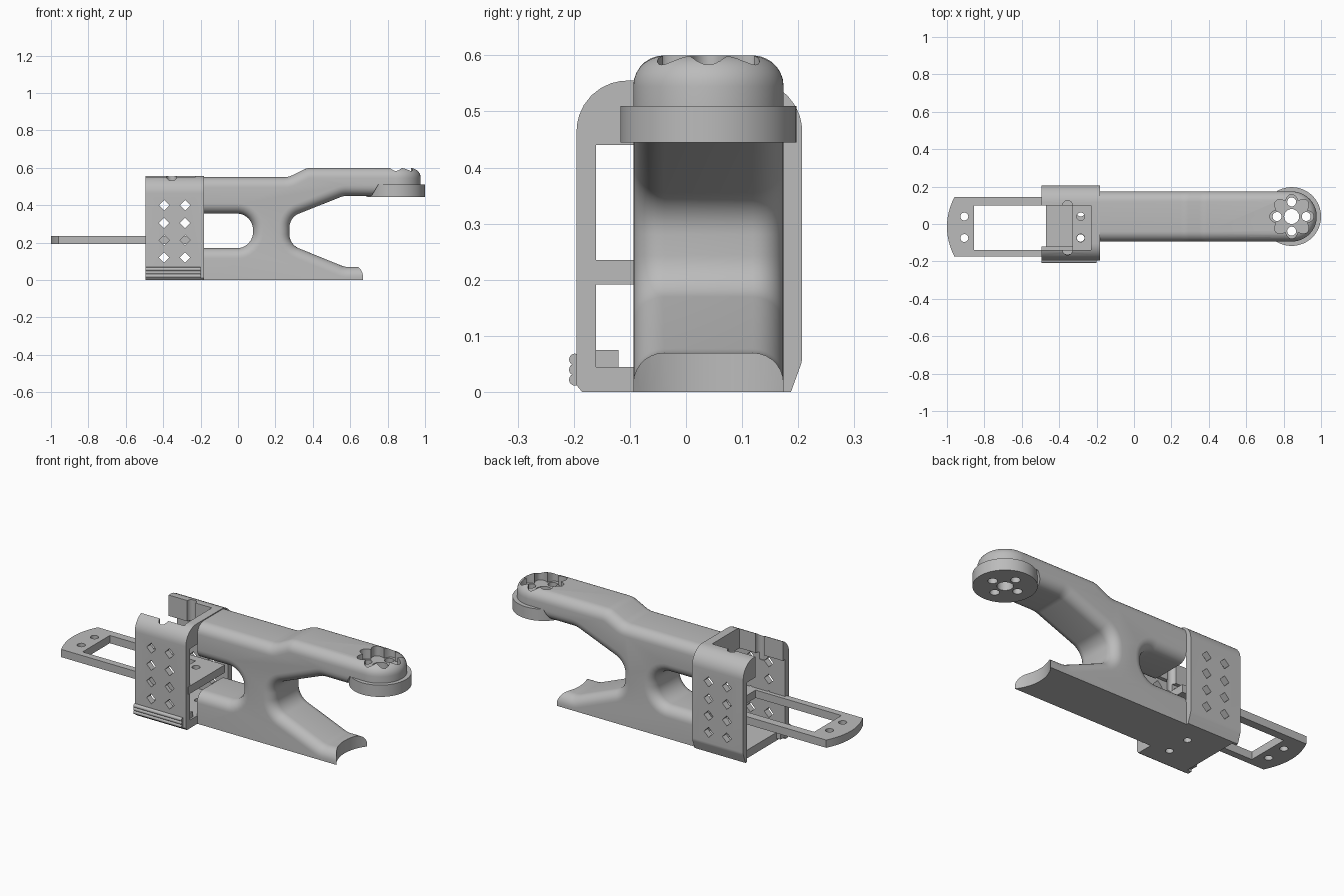
import bpy, bmesh, math
from mathutils import Vector

if "Cube" in bpy.data.objects:
    bpy.data.objects.remove(bpy.data.objects["Cube"])

grey = bpy.data.materials.new("plain grey")
grey.use_nodes = True
grey.diffuse_color = (0.5, 0.5, 0.5, 1)
grey.node_tree.nodes["Principled BSDF"].inputs["Base Color"].default_value = grey.diffuse_color


def place(axis, u, v, w):
    return {"x": (w, u, v), "y": (u, w, v), "z": (u, v, w)}[axis]


def prism(name, pts, axis, lo, hi, round_edge=None, radius=0):
    """Extrude a flat outline along an axis; round_edge picks rim edges to fillet."""
    bm = bmesh.new()
    base = [bm.verts.new(place(axis, u, v, lo)) for u, v in pts]
    top = [bm.verts.new(place(axis, u, v, hi)) for u, v in pts]
    bm.faces.new(base)
    bm.faces.new(top)
    for i in range(len(pts)):
        j = (i + 1) % len(pts)
        bm.faces.new((base[i], base[j], top[j], top[i]))
    bmesh.ops.recalc_face_normals(bm, faces=bm.faces)
    if round_edge:
        rim = [e for e in bm.edges if round_edge(e.verts[0].co, e.verts[1].co)]
        bmesh.ops.bevel(bm, geom=rim, offset=radius, offset_type='OFFSET', segments=7,
                        profile=0.5, affect='EDGES', clamp_overlap=False)
    mesh = bpy.data.meshes.new(name)
    bm.to_mesh(mesh)
    bm.free()
    mesh.materials.append(grey)
    ob = bpy.data.objects.new(name, mesh)
    bpy.context.collection.objects.link(ob)
    return ob


def circle(u, v, r, n=32):
    return [(u + r * math.cos(math.tau * i / n),
             v + r * math.sin(math.tau * i / n)) for i in range(n)]


def rect(u0, u1, v0, v1):
    return [(u0, v0), (u1, v0), (u1, v1), (u0, v1)]


def fillet(corners, steps=8):
    """Round each corner (u, v, radius) of an outline."""
    out = []
    for i, (u, v, r) in enumerate(corners):
        p = Vector((u, v))
        if not r:
            out.append((u, v))
            continue
        a = (Vector(corners[i - 1][:2]) - p).normalized()
        b = (Vector(corners[(i + 1) % len(corners)][:2]) - p).normalized()
        half = math.acos(a.dot(b)) / 2
        centre = p + (a + b).normalized() * (r / math.sin(half))
        start = p + a * (r / math.tan(half)) - centre
        end = p + b * (r / math.tan(half)) - centre
        for k in range(steps + 1):
            out.append(tuple(centre + start.lerp(end, k / steps).normalized() * r))
    return out


def cut(ob, *cutters):
    bpy.context.view_layer.objects.active = ob
    for c in cutters:
        mod = ob.modifiers.new("cut", 'BOOLEAN')
        mod.operation, mod.solver, mod.object = 'DIFFERENCE', 'EXACT', c
        bpy.ops.object.modifier_apply(modifier=mod.name)
        bpy.data.objects.remove(c)


def smooth(ob):
    bpy.ops.object.select_all(action='DESELECT')
    ob.select_set(True)
    bpy.context.view_layer.objects.active = ob
    bpy.ops.object.shade_smooth_by_angle(angle=math.radians(30))


HX, HY, R = 0.843, 0.04, 0.134   # head centre and radius
ROUND = 0.055

# Arm with an open window on one side and a forked mouth on the other
arm_outline = fillet([
    (-0.185, 0, 0), (0.7, 0, 0), (0.7, 0.07, 0), (0.57, 0.07, 0.1), (0.275, 0.19, 0.08),
    (0.275, 0.335, 0.08), (0.565, 0.45, 0.1), (0.715, 0.45, 0), (0.75, 0.51, 0),
    (HX, 0.51, 0), (HX, 0.6, 0), (0.37, 0.6, 0.1), (0.27, 0.55, 0.1), (-0.185, 0.55, 0),
    (-0.185, 0.355, 0), (0.08, 0.355, 0.085), (0.08, 0.17, 0.085), (-0.185, 0.17, 0)])


def arm_rim(a, b):
    flat_end = abs(a.x - b.x) < 1e-4 and (a.x < -0.18 or a.x > 0.69)
    under_head = min(a.z, b.z) > 0.44 and max(a.x, b.x) > 0.72 and min(a.z, b.z) < 0.52
    return abs(a.y - b.y) < 1e-4 and not flat_end and not under_head and max(a.z, b.z) > 0.01


arm = prism("arm", arm_outline, "y", HY - R, HY + R, arm_rim, ROUND)
cut(arm, prism("foot_cutter", circle(HX, HY, 0.22, 64), "z", -0.1, 0.2))

# Round head and the flat disc below it
head = prism("head", circle(HX, HY, R, 64), "z", 0.5, 0.6,
             lambda a, b: min(a.z, b.z) > 0.59, ROUND)
disc = prism("disc", circle(HX, HY, 0.157, 64), "z", 0.445, 0.51)

# Flower-shaped recess and bolt holes
flower = []
for i in range(96):
    t = math.tau * i / 96
    reach = 0.088 + 0.03 * abs(math.cos(4 * t))
    flower.append((HX + reach * math.cos(t), HY + reach * math.sin(t)))
bolts = [(HX, HY, 0.04)] + [(u, v, 0.024) for u, v in circle(HX, HY, 0.078, 4)]
for ob in (arm, head, disc):
    if ob is not disc:
        cut(ob, prism("recess_cutter", flower, "z", 0.545, 0.7))
    cut(ob, *[prism("bolt_cutter", circle(u, v, r, 24), "z", 0.4, 0.7) for u, v, r in bolts])

# Bracket shell, open at the top and at the outer end
X0, X1 = -0.495, -0.183
shell = fillet([(-0.185, 0, 0), (0.187, 0, 0), (0.207, 0.055, 0.05),
                (0.207, 0.555, 0.09), (-0.195, 0.555, 0.09), (-0.195, 0.012, 0)])
bracket = prism("bracket", shell, "x", X0, X1)
cut(bracket,
    prism("cavity_cutter", rect(-0.16, 0.172, 0.045, 0.44), "x", -0.6, 0),
    prism("top_cutter", rect(-0.6, -0.23, -0.14, 0.1), "z", 0.3, 0.7),
    prism("base_cutter", rect(-0.6, -0.47, -0.16, 0.172), "z", -0.1, 0.2),
    *[prism("notch_cutter", circle(-0.355, y, 0.026, 24), "z", 0.4, 0.7) for y in (-0.14, 0.1)],
    *[prism("base_hole_cutter", circle(-0.285, y, 0.02, 24), "z", -0.1, 0.2) for y in (-0.075, 0.06)],
    *[prism("diamond_cutter", circle(x, z, 0.028, 4), "y", -0.4, 0.4)
      for x in (-0.395, -0.283) for z in (0.4, 0.305, 0.213, 0.12)])

# Latch lip inside the front plate and grip ridges outside it
prism("latch_lip", rect(-0.162, -0.12, 0.012, 0.075), "x", X0, X1 - 0.01)
ridges = [prism("grip_ridge", circle(-0.198, z, 0.0105, 16), "x", X0, -0.2)
          for z in (0.022, 0.04, 0.058)]

# Sliding strap with a long slot and a curved outer end
tip = [(-1 + 0.04 * (k / 6) ** 2, -0.015 - 0.16 * k / 6) for k in range(-6, 7)]
strap = prism("strap", tip + [(-0.182, -0.175), (-0.182, 0.145)], "z", 0.192, 0.235)
cut(strap, prism("slot_cutter", rect(-0.855, -0.33, -0.138, 0.1), "z", 0, 0.4),
    *[prism("strap_hole_cutter", circle(x, y, 0.021, 24), "z", 0, 0.4)
      for x in (-0.907, -0.285) for y in (0.04, -0.075)])

for ob in (arm, head, disc, bracket, strap, *ridges):
    smooth(ob)
